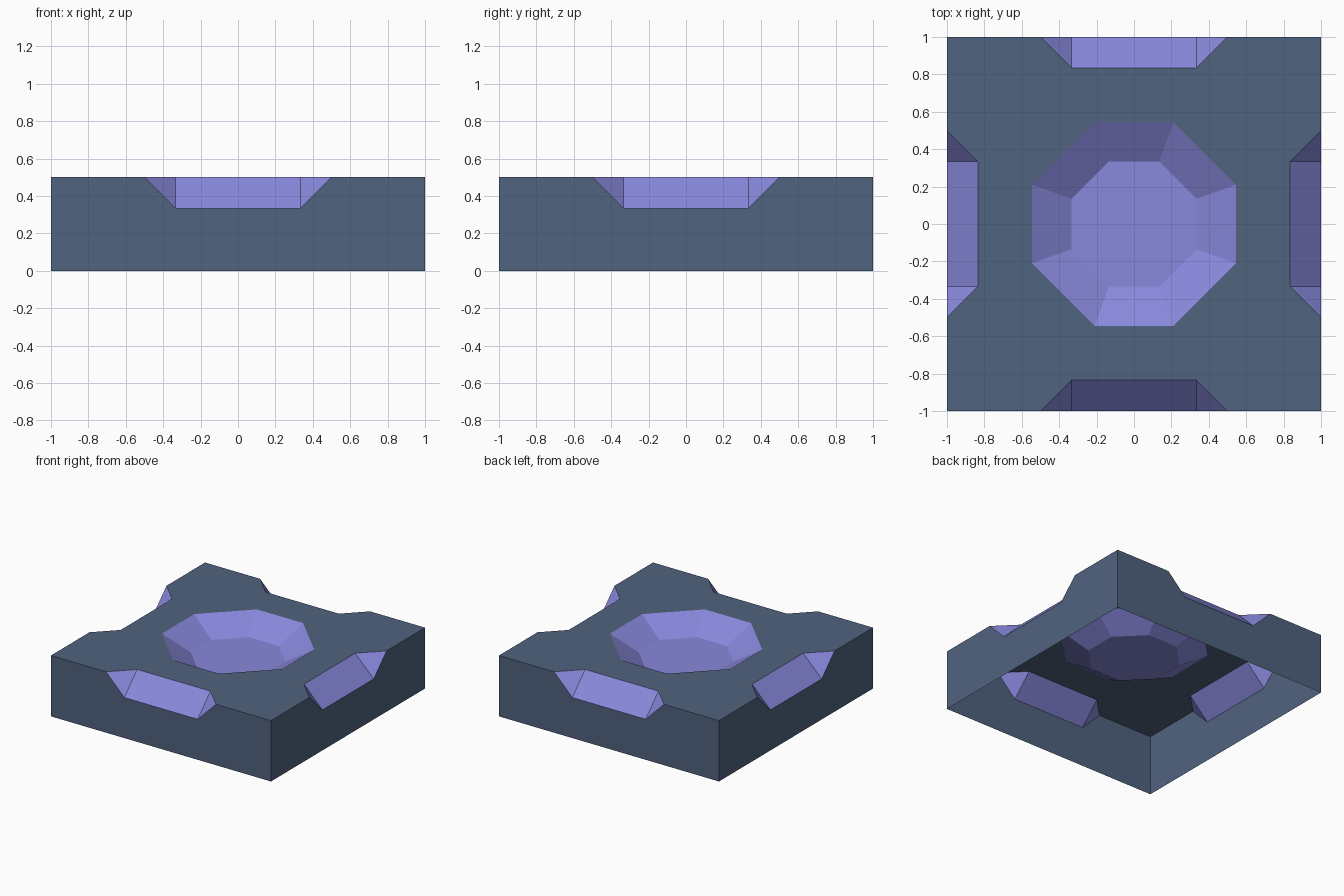
import bpy, bmesh
from mathutils import Matrix, Vector
from math import pi

if "Cube" in bpy.data.objects:
    bpy.data.objects.remove(bpy.data.objects["Cube"])

H = 0.5            # block height
A, B = 0.5, 0.333  # notch half widths at top and bottom
D = 0.833          # notch inner edge / distance from centre
ZN = 0.333         # notch bottom height
R, r = (0.545, 0.21), (0.335, 0.135)  # crater rim and floor octagons
ZC = 0.372         # crater floor height


def material(name, rgb):
    def lin(c):
        c /= 255
        return c / 12.92 if c <= 0.04045 else ((c + 0.055) / 1.055) ** 2.4
    m = bpy.data.materials.new(name)
    m.diffuse_color = (*[lin(c) for c in rgb], 1)
    m.use_nodes = True
    m.node_tree.nodes["Principled BSDF"].inputs["Base Color"].default_value = m.diffuse_color
    return m


slate = material("slate blue", (80, 99, 126))
violet = material("soft violet", (136, 136, 220))


def part(name, polys, facing, mat, turns=4):
    """Object from polygons repeated around z; each faces its given direction."""
    bm = bmesh.new()
    for k in range(turns):
        rot = Matrix.Rotation(k * pi / 2, 3, 'Z')
        for poly, n in zip(polys, facing):
            f = bm.faces.new([bm.verts.new(rot @ Vector(p)) for p in poly])
            f.normal_update()
            if f.normal.dot(rot @ Vector(n)) < 0:
                f.normal_flip()
    bmesh.ops.remove_doubles(bm, verts=bm.verts, dist=1e-4)
    me = bpy.data.meshes.new(name)
    bm.to_mesh(me)
    bm.free()
    me.materials.append(mat)
    ob = bpy.data.objects.new(name, me)
    bpy.context.collection.objects.link(ob)
    return ob


# Block shell, open below: one side wall and one top quarter, turned four times
wall = [(-1, -1, 0), (1, -1, 0), (1, -1, H), (A, -1, H),
        (B, -1, ZN), (-B, -1, ZN), (-A, -1, H), (-1, -1, H)]
quarter = [(R[0], 0), (D, 0), (D, B), (1, A), (1, 1), (A, 1), (B, D),
           (0, D), (0, R[0]), (R[1], R[0]), (R[0], R[1])]
top = [(x, y, H) for x, y in quarter]
part("block", [wall, top], [(0, -1, 0), (0, 0, 1)], slate)

# Chipped edges: sloped face with a triangle at each end
slope = [(-B, -1, ZN), (B, -1, ZN), (B, -D, H), (-B, -D, H)]
ends = [[(s * A, -1, H), (s * B, -1, ZN), (s * B, -D, H)] for s in (1, -1)]
part("edge_chips", [slope] + ends, [(0, -1, 1)] * 3, violet)

# Crater: flat side, diagonal side and floor
side = [(-R[1], R[0], H), (R[1], R[0], H), (r[1], r[0], ZC), (-r[1], r[0], ZC)]
diag = [(R[1], R[0], H), (R[0], R[1], H), (r[0], r[1], ZC), (r[1], r[0], ZC)]
part("crater_sides", [side, diag], [(0, 0, 1)] * 2, violet)
a, b = r
floor = [(a, -b, ZC), (a, b, ZC), (b, a, ZC), (-b, a, ZC),
         (-a, b, ZC), (-a, -b, ZC), (-b, -a, ZC), (b, -a, ZC)]
part("crater_floor", [floor], [(0, 0, 1)], violet, turns=1)
